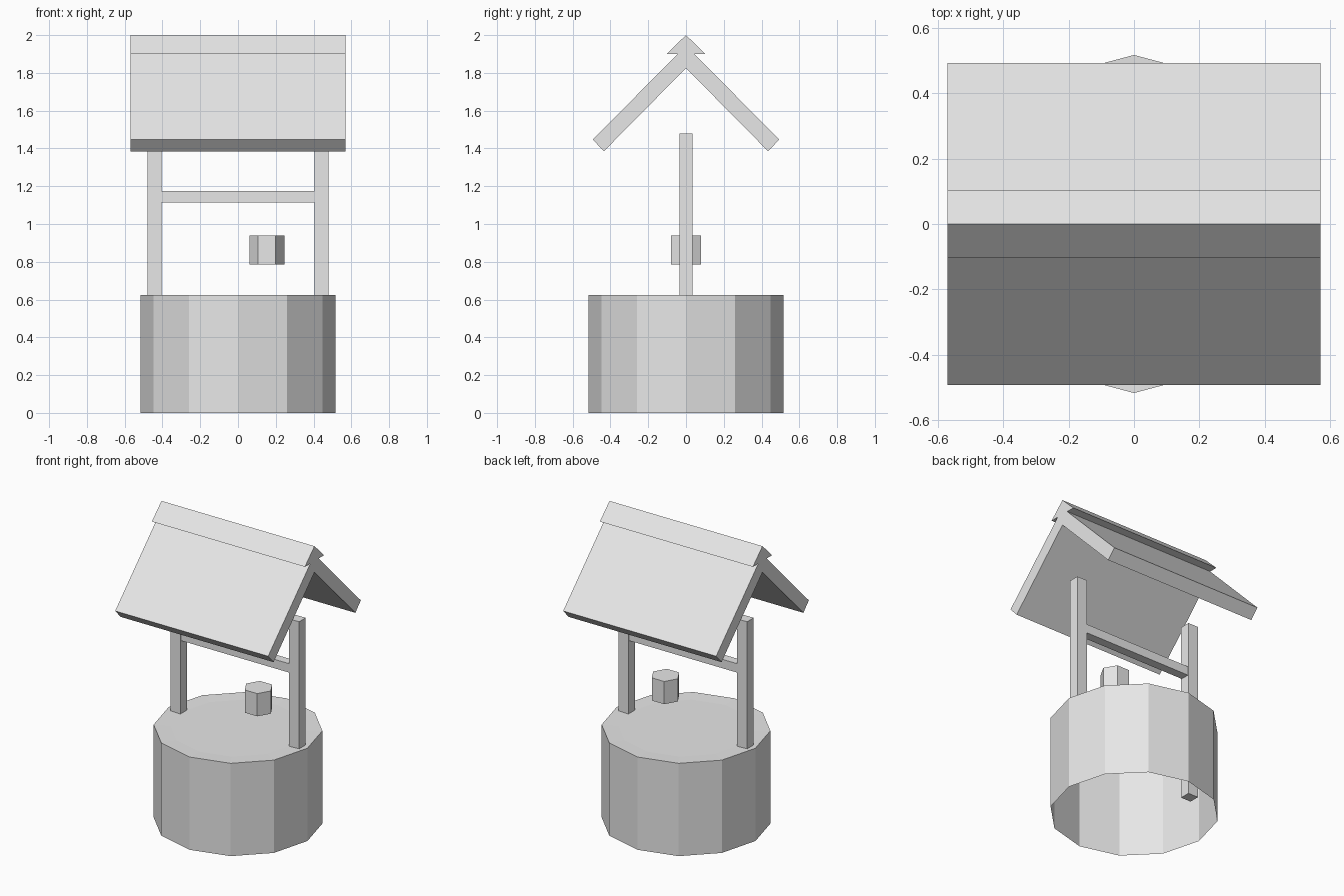
import bpy, bmesh
from math import sin, cos, tau
from mathutils import Vector

cube = bpy.data.objects.get("Cube")
if cube:
    bpy.data.objects.remove(cube)

grey = bpy.data.materials.new("light_grey")
grey.use_nodes = True
grey.diffuse_color = (0.8, 0.8, 0.8, 1)
grey.node_tree.nodes["Principled BSDF"].inputs["Base Color"].default_value = (0.8, 0.8, 0.8, 1)


def finish(name, bm):
    mesh = bpy.data.meshes.new(name)
    bm.to_mesh(mesh)
    bm.free()
    mesh.materials.append(grey)
    obj = bpy.data.objects.new(name, mesh)
    bpy.context.collection.objects.link(obj)
    return obj


def prism(points, direction):
    """Extrude a flat outline into a closed solid."""
    bm = bmesh.new()
    face = bm.faces.new([bm.verts.new(p) for p in points])
    new = bmesh.ops.extrude_face_region(bm, geom=[face], use_keep_orig=True)["geom"]
    moved = [g for g in new if isinstance(g, bmesh.types.BMVert)]
    bmesh.ops.translate(bm, verts=moved, vec=Vector(direction))
    bmesh.ops.recalc_face_normals(bm, faces=bm.faces)
    return bm


def ring(sides, radius, x, z):
    return [(x + radius * cos(tau * i / sides), radius * sin(tau * i / sides), z)
            for i in range(sides)]


def box(name, x0, x1, half_y, z0, z1):
    outline = [(x0, -half_y, z0), (x1, -half_y, z0), (x1, half_y, z0), (x0, half_y, z0)]
    return finish(name, prism(outline, (0, 0, z1 - z0)))


def roof_part(name, profile):
    half = 0.57
    return finish(name, prism([(-half, y, z) for y, z in profile], (2 * half, 0, 0)))


# Twelve-sided well wall, open underneath, with a rim around the water
bm = prism(ring(12, 0.517, 0, 0), (0, 0, 0.625))
bottom = min(bm.faces, key=lambda f: f.calc_center_median().z)
bmesh.ops.delete(bm, geom=[bottom], context='FACES_ONLY')
top = max(bm.faces, key=lambda f: f.calc_center_median().z)
bmesh.ops.inset_region(bm, faces=[top], thickness=0.1, use_even_offset=True)
bmesh.ops.translate(bm, verts=top.verts, vec=(0, 0, -0.003))
finish("well_wall", bm)

# Posts and crossbar
box("right_post", -0.48, -0.405, 0.035, 0.28, 1.48)
box("left_post", 0.405, 0.48, 0.035, 0.28, 1.48)
box("crossbar", -0.405, 0.405, 0.03, 1.115, 1.175)

# Six-sided bucket
finish("bucket", prism(ring(6, 0.092, 0.153, 0.785), (0, 0, 0.153)))

# Pitched roof and ridge cap
roof_part("roof", [(0, 1.825), (0.435, 1.385), (0.493, 1.447), (0, 1.945),
                   (-0.493, 1.447), (-0.435, 1.385)])
roof_part("ridge_cap", [(-0.103, 1.9), (0.103, 1.9), (0, 2.0)])
